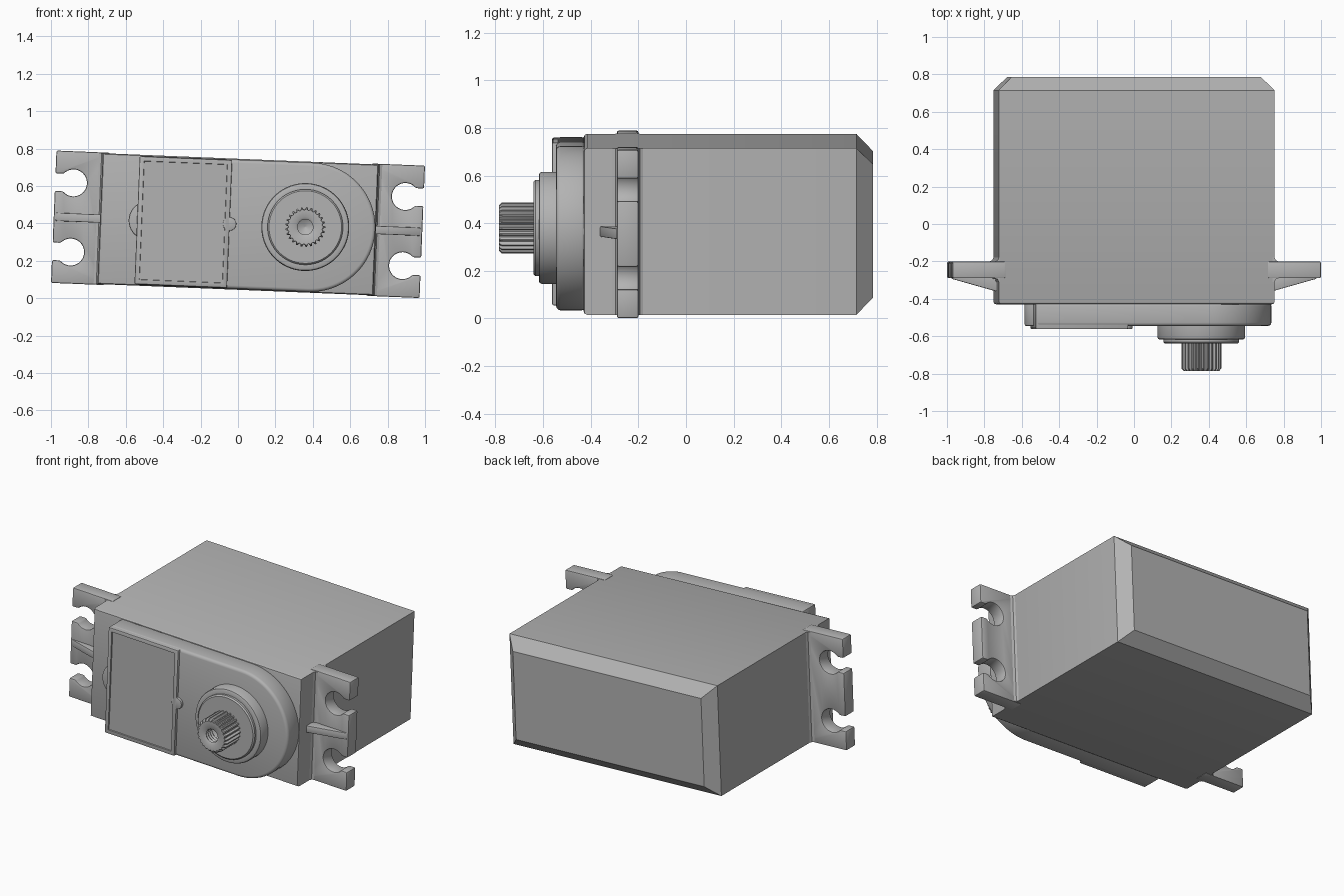
import bpy, bmesh
from math import cos, sin, pi, radians

TILT = radians(2.35)
CENTRE_Z = 0.395
SHAFT_X = 0.36

if "Cube" in bpy.data.objects:
    bpy.data.objects.remove(bpy.data.objects["Cube"])

grey = bpy.data.materials.new("grey plastic")
grey.use_nodes = True
GREY = (0.45, 0.45, 0.45, 1)
grey.diffuse_color = GREY
shader = grey.node_tree.nodes["Principled BSDF"]
shader.inputs["Base Color"].default_value = GREY
shader.inputs["Roughness"].default_value = 0.6


def loft(name, rings, bevel=0.0, segments=2, recess=None):
    """Skin equal-length rings of points and cap both ends."""
    bm = bmesh.new()
    loops = [[bm.verts.new(p) for p in ring] for ring in rings]
    n = len(loops[0])
    for a, b in zip(loops, loops[1:]):
        for i in range(n):
            j = (i + 1) % n
            bm.faces.new((a[i], a[j], b[j], b[i]))
    bm.faces.new(loops[0])
    end = bm.faces.new(loops[-1])
    bmesh.ops.recalc_face_normals(bm, faces=bm.faces)
    if bevel:
        edges = [e for e in bm.edges if e.calc_face_angle(0) > radians(35)]
        bmesh.ops.bevel(bm, geom=edges, offset=bevel, segments=segments,
                        profile=0.5, affect='EDGES', clamp_overlap=True)
    if recess:
        end = min(bm.faces, key=lambda f: f.calc_center_median().y)
        bmesh.ops.inset_individual(bm, faces=[end], thickness=recess[0])
        bmesh.ops.inset_individual(bm, faces=[end], thickness=0.002, depth=-recess[1])
    mesh = bpy.data.meshes.new(name)
    bm.to_mesh(mesh)
    bm.free()
    mesh.materials.append(grey)
    obj = bpy.data.objects.new(name, mesh)
    bpy.context.collection.objects.link(obj)
    obj.location.z = CENTRE_Z
    obj.rotation_euler.y = TILT
    bpy.ops.object.select_all(action='DESELECT')
    obj.select_set(True)
    bpy.context.view_layer.objects.active = obj
    bpy.ops.object.shade_smooth_by_angle(angle=radians(32))
    return obj


def plate(name, outline, back, front, **kw):
    """Extrude an (x, z) outline along y."""
    return loft(name, [[(x, y, z) for x, z in outline] for y in (back, front)], **kw)


def wedge(name, outline, half, **kw):
    """Extrude an (x, y) outline along z."""
    return loft(name, [[(x, y, z) for x, y in outline] for z in (-half, half)], **kw)


def arc(cx, cz, r, start, stop, n):
    return [(cx + r * cos(start + (stop - start) * i / n),
             cz + r * sin(start + (stop - start) * i / n)) for i in range(n + 1)]


def rect(w, h):
    return [(-w, -h), (w, -h), (w, h), (-w, h)]


def circle(cx, r, n=64):
    return arc(cx, 0, r, 0, 2 * pi * (n - 1) / n, n - 1)


# Main case: eased front rim, chamfered back
W, H = 0.738, 0.35
case_steps = [(0.016, -0.43), (0.005, -0.426), (0, -0.415), (0, 0.715), (0.07, 0.785)]
loft("main_case", [[(x, y, z) for x, z in rect(W - d, H - d)] for d, y in case_steps])

# Mounting ears with open keyhole slots, ribs and root fillets
EAR, EAR_H, HOLE_X, HOLE_Z, HOLE_R, NECK = 0.986, 0.354, 0.888, 0.185, 0.072, 0.047
EAR_FRONT, EAR_BACK = -0.29, -0.2
gap = 0.71
for side, label in ((1, "left"), (-1, "right")):
    outline = [(0.7, -EAR_H), (EAR, -EAR_H)]
    for z in (-HOLE_Z, HOLE_Z):
        outline += [(EAR, z - NECK)]
        outline += arc(HOLE_X, z, HOLE_R, -gap, -2 * pi + gap, 28)
        outline += [(EAR, z + NECK)]
    outline += [(EAR, EAR_H), (0.7, EAR_H)]
    plate(label + "_mounting_ear", [(side * x, z) for x, z in outline],
          EAR_BACK, EAR_FRONT, bevel=0.008)
    rib = [(0.72, -0.28), (0.975, -0.28), (0.975, -0.293), (0.72, -0.365)]
    wedge(label + "_ear_rib", [(side * x, y) for x, y in rib], 0.022, bevel=0.004)
    for y, d, place in ((EAR_FRONT, -1, "front"), (EAR_BACK, 1, "back")):
        fillet = [(W - 0.01, y - 0.01 * d), (W + 0.02, y - 0.01 * d), (W + 0.02, y),
                  (W + 0.006, y + 0.006 * d), (W, y + 0.02 * d), (W - 0.01, y + 0.02 * d)]
        wedge(f"{label}_{place}_ear_fillet", [(side * x, v) for x, v in fillet], H)

# Gear cover with a round end
CAP_R = 0.345
cap = [(-0.54, -CAP_R)] + arc(0.39, 0, CAP_R, -pi / 2, pi / 2, 40) + [(-0.54, CAP_R)]
plate("gear_cover", cap, -0.42, -0.545, bevel=0.018, segments=3)
plate("cover_side_bump", arc(-0.48, 0, 0.105, 0, 2 * pi * 39 / 40, 39),
      -0.42, -0.545, bevel=0.008)

# Label panel with a shallow recess and a small tab
panel = [(x - 0.2925, z) for x, z in rect(0.2475, 0.342)]
plate("label_panel", panel, -0.42, -0.562, bevel=0.006, recess=(0.026, 0.008))
plate("label_tab", circle(-0.045, 0.036, 32), -0.53, -0.561, bevel=0.003)

# Stepped bearing boss
boss_steps = [(0.235, -0.53), (0.235, -0.605), (0.231, -0.614), (0.222, -0.618),
              (0.202, -0.618), (0.202, -0.632), (0.194, -0.64)]
loft("bearing_boss", [[(x, y, z) for x, z in circle(SHAFT_X, r)] for r, y in boss_steps])

# Splined output shaft with a threaded bore
TEETH = 25


def spline_ring(r, y, depth):
    ring = []
    for i in range(TEETH * 4):
        a = 2 * pi * i / (TEETH * 4)
        q = r - (depth if i % 4 > 1 else 0)
        ring.append((SHAFT_X + q * cos(a), y, q * sin(a)))
    return ring


shaft = [spline_ring(0.107, -0.63, 0.014), spline_ring(0.107, -0.773, 0.014),
         spline_ring(0.096, -0.785, 0.005), spline_ring(0.054, -0.785, 0)]
for i in range(8):
    shaft.append(spline_ring(0.048 if i % 2 else 0.041, -0.777 + i * 0.01, 0))
shaft.append(spline_ring(0.004, -0.68, 0))
loft("output_shaft", shaft)
